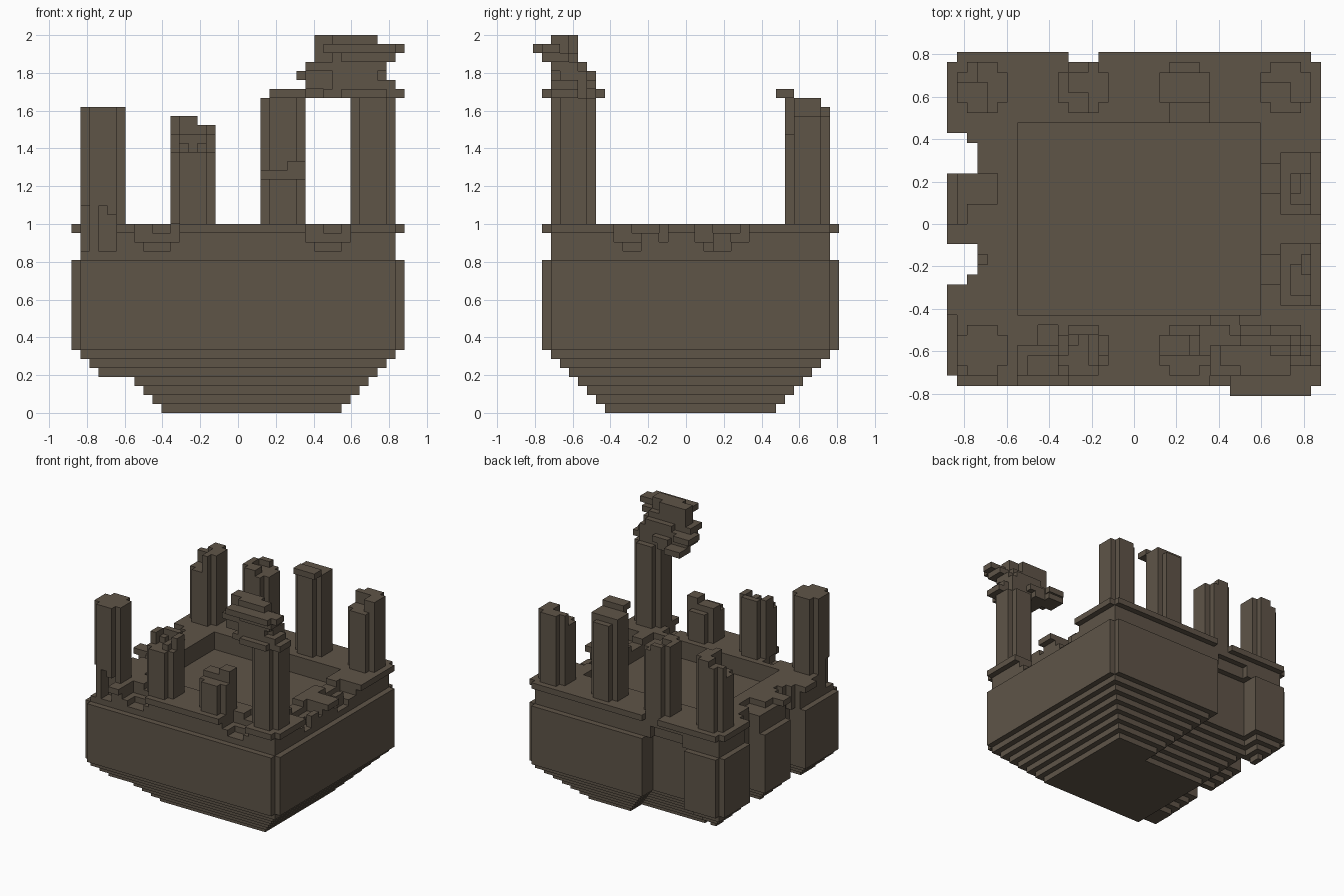
import bpy, bmesh, math
from mathutils import Vector

cube = bpy.data.objects.get("Cube")
if cube:
    bpy.data.objects.remove(cube, do_unlink=True)

UNIT = 1 / 21                       # edge of one block
ORIGIN = Vector((18.5, 17, 0))      # block grid offset

stone = bpy.data.materials.new("weathered_stone")
stone.use_nodes = True
COLOUR = (0.114, 0.089, 0.064, 1)
stone.diffuse_color = COLOUR
stone.node_tree.nodes["Principled BSDF"].inputs["Base Color"].default_value = COLOUR
stone.node_tree.nodes["Principled BSDF"].inputs["Roughness"].default_value = 0.9


def block(x, y, z):
    """Grid cells inside the given (start, end) ranges."""
    return {(i, j, k) for i in range(*x) for j in range(*y) for k in range(*z)}


def build(name, cells, solid):
    """Skin the exposed sides of the cells and merge the flat areas."""
    bm = bmesh.new()
    verts = {}

    def vert(p):
        key = tuple(p)
        if key not in verts:
            verts[key] = bm.verts.new((Vector(p) - ORIGIN) * UNIT)
        return verts[key]

    for cell in cells:
        for axis in range(3):
            for side in (0, 1):
                near = list(cell)
                near[axis] += 2 * side - 1
                if tuple(near) in solid:
                    continue
                u, v = (axis + 1) % 3, (axis + 2) % 3
                ring = []
                for du, dv in ((0, 0), (1, 0), (1, 1), (0, 1)):
                    p = list(cell)
                    p[axis] += side
                    p[u] += du
                    p[v] += dv
                    ring.append(vert(p))
                bm.faces.new(ring if side else ring[::-1])
    bmesh.ops.dissolve_limit(bm, angle_limit=math.radians(1),
                             verts=bm.verts[:], edges=bm.edges[:])
    mesh = bpy.data.meshes.new(name)
    bm.to_mesh(mesh)
    bm.free()
    mesh.materials.append(stone)
    bpy.context.collection.objects.link(bpy.data.objects.new(name, mesh))


def slab(z):
    """Full-width layer with its four corner blocks notched out."""
    return block((0, 37), (2, 33), z) | block((1, 36), (1, 34), z)


WEST_GAPS = ((11, 15), (22, 26))
parts = {}

# Stepped foundation; the steps are mitred around the recessed bays
foundation = set()
for k in range(7):
    layer = (k, k + 1)
    inset = 7 - k
    step = block((inset, 37 - inset), (1 + inset, 34 - inset), layer)
    if k < 4:
        step -= block((0, 10 - k), (0, 35), layer)
        step -= block((0, 15 + inset), (24 + k, 35), layer)
    else:
        for start, end in WEST_GAPS:
            step -= block((0, 10 - k), (start - inset, end + inset), layer)
        step -= block((7 - inset, 15 + inset), (24 + k, 35), layer)
    foundation |= step
parts["stepped_foundation"] = foundation

# Main walls with recessed bays on the west and back
walls = slab((7, 17))
for gap in WEST_GAPS:
    walls -= block((0, 3), gap, (7, 17))
walls -= block((7, 15), (31, 34), (7, 17))
parts["main_walls"] = walls

# Upper storey, projecting rim and sunken courtyard
deck = block((1, 36), (2, 33), (17, 20)) | slab((20, 21))
deck -= block((7, 31), (8, 27), (18, 21))
for gap in WEST_GAPS:
    deck -= block((0, 2), gap, (17, 21))
deck -= block((2, 3), (12, 15), (17, 21)) | block((3, 4), (13, 14), (17, 21))
deck -= block((2, 3), (22, 25), (17, 21))
deck -= block((12, 15), (33, 34), (17, 21))
deck -= block((8, 14), (32, 34), (17, 19))

# Broken deck over the middle west bay
deck -= block((0, 5), (19, 22), (20, 21)) | block((0, 2), (17, 19), (20, 21))

# Collapsed gaps in the front parapet
for x in (7, 26):
    deck -= block((x, x + 5), (1, 5), (19, 21))
    deck -= block((x + 1, x + 4), (1, 4), (18, 21))
    deck -= block((x + 2, x + 4), (4, 7), (20, 21))

# Collapsed gaps in the east parapet
for y in (9, 18):
    deck -= block((33, 37), (y, y + 6), (19, 21))
    deck -= block((34, 37), (y + 1, y + 4), (18, 21))
    deck -= block((31, 33), (y + 2, y + 5), (20, 21))
deck |= block((35, 36), (12, 14), (18, 20))
deck |= block((34, 35), (20, 22), (18, 20))

# Undermined corner below the front west tower
undermined = block((0, 5), (1, 4), (18, 22)) | block((0, 4), (1, 4), (22, 23))
undermined -= block((2, 3), (2, 4), (18, 23))
undermined |= block((0, 1), (4, 8), (20, 21))
parts["upper_storey"] = deck - undermined


def tower(x, y, top):
    """Column with notched corners standing on the deck."""
    return (block((x, x + 5), (y + 1, y + 4), (21, top))
            | block((x + 1, x + 4), (y, y + 5), (21, top)))


FRONT, BACK = 2, 28
XS = (1, 11, 21, 31)

# Front row, from west to east
parts["front_tower_west"] = tower(XS[0], FRONT, 34) - undermined

ruin = tower(XS[1], FRONT, 29) | block((12, 15), (6, 7), (29, 31))
ruin |= block((11, 12), (4, 6), (29, 31)) | block((15, 16), (4, 6), (29, 31))
ruin |= block((14, 15), (3, 6), (29, 30)) | block((12, 13), (5, 6), (29, 30))
parts["front_tower_mid_west"] = ruin

ruin = tower(XS[2], FRONT, 26) | block((21, 25), (4, 6), (26, 27))
ruin |= block((24, 26), (4, 6), (26, 28))
parts["front_tower_mid_east"] = ruin

parts["front_tower_east"] = tower(XS[3], FRONT, 35)

# Back row, from west to east
ruin = tower(XS[0], BACK, 33)
ruin -= block((1, 4), (28, 31), (30, 33)) | block((1, 3), (31, 33), (32, 33))
parts["back_tower_west"] = ruin

ruin = tower(XS[1], BACK, 33)
ruin -= block((14, 16), (28, 33), (32, 33)) | block((12, 14), (30, 32), (32, 33))
parts["back_tower_mid_west"] = ruin

ruin = tower(XS[2], BACK, 35) | block((22, 26), (27, 29), (35, 36))
ruin -= block((21, 26), (32, 33), (34, 35))
parts["back_tower_mid_east"] = ruin

ruin = tower(XS[3], BACK, 33)
ruin -= block((31, 36), (28, 29), (31, 33)) | block((31, 34), (29, 31), (31, 33))
parts["back_tower_east"] = ruin

# Broken flared crown on the front east tower
crown = block((28, 37), (2, 5), (35, 36)) | block((30, 35), (1, 6), (35, 36))
crown |= block((26, 29), (5, 8), (35, 36)) | block((28, 31), (4, 7), (35, 36))
crown |= block((26, 35), (3, 6), (36, 38)) | block((29, 36), (2, 5), (36, 37))
crown |= block((25, 28), (4, 7), (37, 38)) | block((29, 34), (2, 6), (37, 39))
crown |= block((29, 32), (5, 7), (36, 37)) | block((26, 35), (2, 5), (38, 39))
crown |= block((27, 34), (2, 5), (39, 42)) | block((30, 36), (1, 4), (39, 40))
crown |= block((28, 36), (0, 2), (40, 41)) | block((33, 37), (1, 3), (40, 41))
crown -= block((27, 29), (2, 3), (39, 42)) | block((32, 34), (4, 5), (40, 42))
parts["tower_crown"] = crown

# Skin every part, leaving out the sides hidden against a neighbour
everything = set().union(*parts.values())
for part_name, part_cells in parts.items():
    build(part_name, part_cells, everything)
